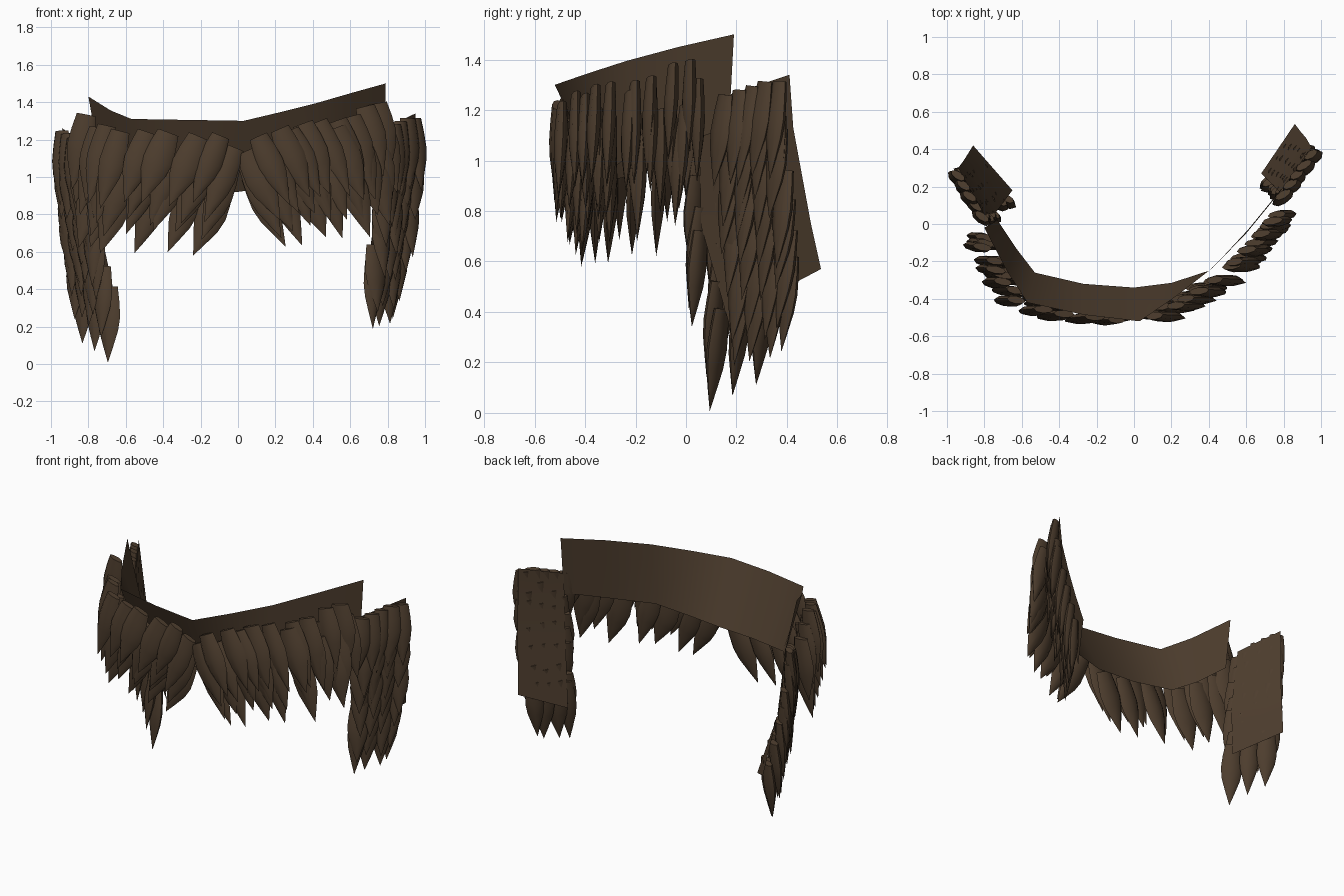
import bpy, bmesh, math, random
from mathutils import Vector as V

if "Cube" in bpy.data.objects:
    bpy.data.objects.remove(bpy.data.objects["Cube"])

random.seed(4)
brown = bpy.data.materials.new("dark brown")
brown.diffuse_color = (0.075, 0.047, 0.027, 1)
brown.use_nodes = True
brown.node_tree.nodes["Principled BSDF"].inputs["Base Color"].default_value = brown.diffuse_color

# rows run from top edge to bottom edge of each sheet
BAND = [[(-.80, -.02, 1.43), (-.68, -.25, 1.355), (-.57, -.42, 1.31), (-.27, -.485, 1.305), (.03, -.52, 1.30),
         (.22, -.39, 1.345), (.42, -.235, 1.395), (.61, -.03, 1.45), (.79, .19, 1.50)],
        [(-.73, .02, 1.04), (-.63, -.13, .97), (-.53, -.26, .93), (-.27, -.32, .92), (.0, -.34, .92),
         (.20, -.315, .95), (.40, -.25, 1.0), (.60, -.05, 1.06), (.78, .17, 1.13)]]
RIGHT = [[(.78, .17, 1.26), (.95, .41, 1.34)],
         [(.76, .19, 1.06), (.94, .425, 1.13)],
         [(.74, .21, .86), (.92, .46, .94)],
         [(.71, .24, .64), (.89, .495, .75)],
         [(.68, .27, .43), (.86, .535, .57)]]
LEFT = [[(-.94, .30, 1.26), (-.80, .05, 1.17)],
        [(-.91, .34, .83), (-.74, .06, .74)],
        [(-.86, .42, .45), (-.65, .18, .32)]]


def poly(pts, t):
    """Point at 0..1 along evenly spaced control points."""
    f = min(max(t, 0), 1) * (len(pts) - 1)
    i = min(int(f), len(pts) - 2)
    return V(pts[i]).lerp(V(pts[i + 1]), f - i)


def point(rows, u, v):
    return poly([poly(r, u) for r in rows], v)


def finish(name, bm, angle):
    me = bpy.data.meshes.new(name)
    bm.to_mesh(me)
    bm.free()
    ob = bpy.data.objects.new(name, me)
    bpy.context.collection.objects.link(ob)
    me.materials.append(brown)
    bpy.context.view_layer.objects.active = ob
    ob.select_set(True)
    bpy.ops.object.shade_smooth_by_angle(angle=math.radians(angle))
    ob.select_set(False)
    return ob


def sheet(name, rows):
    """Thin backing sheet through the control rows."""
    bm = bmesh.new()
    g = [[bm.verts.new(p) for p in r] for r in rows]
    for a, b in zip(g, g[1:]):
        for i in range(len(a) - 1):
            bm.faces.new((a[i], b[i], b[i + 1], a[i + 1]))
    finish(name, bm, 50)


PROFILE = [(0, .72), (.2, .9), (.4, 1), (.58, .85), (.8, .42)]


def spike(bm, root, down, side, length, width, thick):
    """Flattened pointed quill: blunt at the root, tapering to a tip."""
    down = down.normalized()
    out = side.cross(down).normalized()
    side = down.cross(out).normalized()
    rings = []
    for t, w in PROFILE:
        c = root + down * length * t
        rings.append([bm.verts.new(c + side * math.cos(a) * width * w + out * math.sin(a) * thick * w)
                      for a in (k * math.tau / 8 for k in range(8))])
    bm.faces.new(rings[0])
    for a, b in zip(rings, rings[1:]):
        for k in range(8):
            bm.faces.new((a[k], a[k - 1], b[k - 1], b[k]))
    tip = bm.verts.new(root + down * length)
    for k in range(8):
        bm.faces.new((rings[-1][k], rings[-1][k - 1], tip))


def spikes(name, rows, layout, lean, length, width, offset, flat):
    """layout: list of (v, u_start, u_end, count); flat turns quills towards the front."""
    bm = bmesh.new()
    for v, u0, u1, n in layout:
        for i in range(n):
            u = u0 + (u1 - u0) * i / (n - 1) + random.uniform(-.012, .012)
            vv = v + random.uniform(-.05, .05)
            p = point(rows, u, vv)
            u = min(max(u, .04), .96)
            tangent = (point(rows, u + .03, vv) - point(rows, u - .03, vv)).normalized()
            out = tangent.cross(V((0, 0, 1))).normalized()
            side = tangent.lerp(V((1, 0, 0)), flat).normalized()
            w = width * random.uniform(.88, 1.1)
            # root's inner edge sits on the sheet
            root = p + out * (offset + w * .62 * abs(side.dot(out)))
            d = lean(root) + out * random.uniform(.0, .08) + side * random.uniform(-.05, .05)
            spike(bm, root, d, side, length * random.uniform(.92, 1.04), w, .028)
    bmesh.ops.recalc_face_normals(bm, faces=bm.faces)
    finish(name, bm, 40)


def band_lean(p):
    # quills fan away from the middle of the front
    s = 1 if p.x > .03 else -1
    return V((s * (.45 - .34 * min(1, abs(p.x) / .85) ** 1.7), 0, -1))


# backing sheets
sheet("front_band", BAND)
sheet("right_panel", RIGHT)
sheet("left_panel", LEFT)

# quills on the front band
spikes("band_quills", BAND,
       [(.22, .05, .45, 8), (.24, .55, .94, 9), (.42, .03, .485, 8), (.42, .515, .94, 9),
        (.62, .04, .485, 8), (.62, .515, .92, 8), (.88, .06, .475, 6), (.82, .54, .9, 6)],
       band_lean, .42, .075, .038, .8)

# quills on the side panels
spikes("right_quills", RIGHT,
       [(.0, .0, .88, 5), (.14, .06, .84, 4), (.28, .0, .84, 4), (.42, .02, .82, 4),
        (.57, .0, .8, 4), (.71, .0, .75, 4), (.84, .0, .68, 4)],
       lambda p: V((.0, -.09, -1)), .39, .062, .006, .4)
spikes("left_quills", LEFT,
       [(.0, .12, 1, 5), (.14, .16, .94, 4), (.28, .16, 1, 4), (.42, .18, .96, 4),
        (.57, .2, 1, 4), (.72, .25, .97, 4), (.92, .32, 1, 3)],
       lambda p: V((-.0, -.07, -1)), .395, .062, .006, .4)
